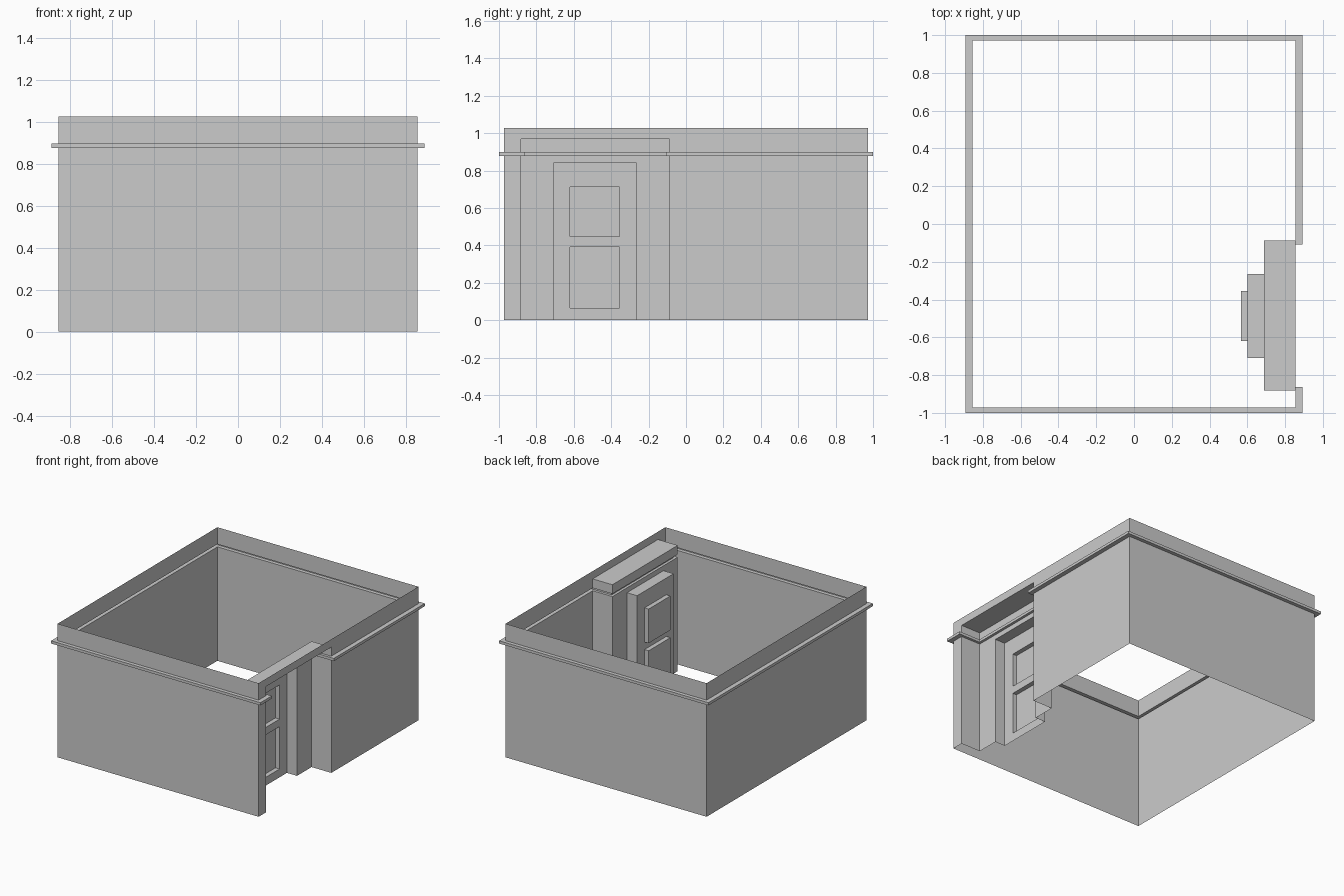
import bpy, bmesh

if "Cube" in bpy.data.objects:
    bpy.data.objects.remove(bpy.data.objects["Cube"])

X, Y = 0.856, 0.972            # wall planes
BX, BY = 0.891, 1.0            # band planes
Y0, Y1 = -0.882, -0.088        # porch opening
D0, D1 = -0.709, -0.265        # door opening
XP, XD, XN = 0.688, 0.602, 0.567   # porch back, door face, panel face
STEP = 0.02                    # band projection inside the porch
Z_DOOR, Z_B0, Z_B1, Z_PORCH, Z_TOP = 0.839, 0.877, 0.898, 0.968, 1.028


def make(name, faces):
    """Build a sheet object from corner loops, welding shared corners."""
    bm = bmesh.new()
    for f in faces:
        bm.faces.new([bm.verts.new(p) for p in f])
    bmesh.ops.remove_doubles(bm, verts=bm.verts, dist=1e-5)
    me = bpy.data.meshes.new(name)
    bm.to_mesh(me)
    bm.free()
    ob = bpy.data.objects.new(name, me)
    bpy.context.collection.objects.link(ob)
    return ob


def bridge(a, za, b, zb, skip=()):
    """Quads between two closed plan outlines at two heights."""
    n = len(a)
    return [[(*a[i], za), (*a[(i + 1) % n], za), (*b[(i + 1) % n], zb), (*b[i], zb)]
            for i in range(n) if i not in skip]


def plan(x, y, y0, y1, xb):
    """Counter-clockwise plan with the porch notch; segment 4 is the door gap."""
    return [(-x, -y), (x, -y), (x, y0), (xb, y0), (xb, D0), (xb, D1),
            (xb, y1), (x, y1), (x, y), (-x, y)]


def rect_x(x, y0, y1, z0, z1):
    return [(x, y0, z0), (x, y1, z0), (x, y1, z1), (x, y0, z1)]


def tunnel(xa, xb, y0, y1, z0, z1, open_bottom=False):
    """Side faces of a rectangular recess running from xa in to xb."""
    a, b = rect_x(xa, y0, y1, z0, z1), rect_x(xb, y0, y1, z0, z1)
    return [[a[i], a[(i + 1) % 4], b[(i + 1) % 4], b[i]]
            for i in range(4) if not (open_bottom and i == 0)]


wall = plan(X, Y, Y0, Y1, XP)
band = plan(BX, BY, Y0 + STEP, Y1 - STEP, XP + STEP)

# Walls, with the hollow band left as a gap for its own part
walls = bridge(wall, 0, wall, Z_DOOR, skip=(4,))
walls += bridge(wall, Z_DOOR, wall, Z_B0)
walls += bridge(wall, Z_B1, wall, Z_PORCH)
walls.append([(x, y, Z_PORCH) for x, y in
              ((XP, Y0), (XP, Y1), (X, Y1), (X, Y0))][::-1])   # porch ceiling
box = [(-X, -Y), (X, -Y), (X, Y0), (X, Y1), (X, Y), (-X, Y)]
walls += bridge(box, Z_PORCH, box, Z_TOP)                       # parapet
make("walls", walls)

# Moulding band, open on the inside
make("moulding_band", bridge(wall, Z_B0, band, Z_B0) + bridge(band, Z_B0, band, Z_B1)
     + bridge(band, Z_B1, wall, Z_B1))

# Recessed door with two sunken panels
door = tunnel(XP, XD, D0, D1, 0, Z_DOOR, open_bottom=True)
ys = [D0, -0.62, -0.355, D1]
zs = [0, 0.064, 0.39, 0.448, 0.711, Z_DOOR]
for i in range(3):
    for j in range(5):
        cell = (ys[i], ys[i + 1], zs[j], zs[j + 1])
        if i == 1 and j in (1, 3):
            door += tunnel(XD, XN, *cell) + [rect_x(XN, *cell)]
        else:
            door.append(rect_x(XD, *cell))
make("door", door)
